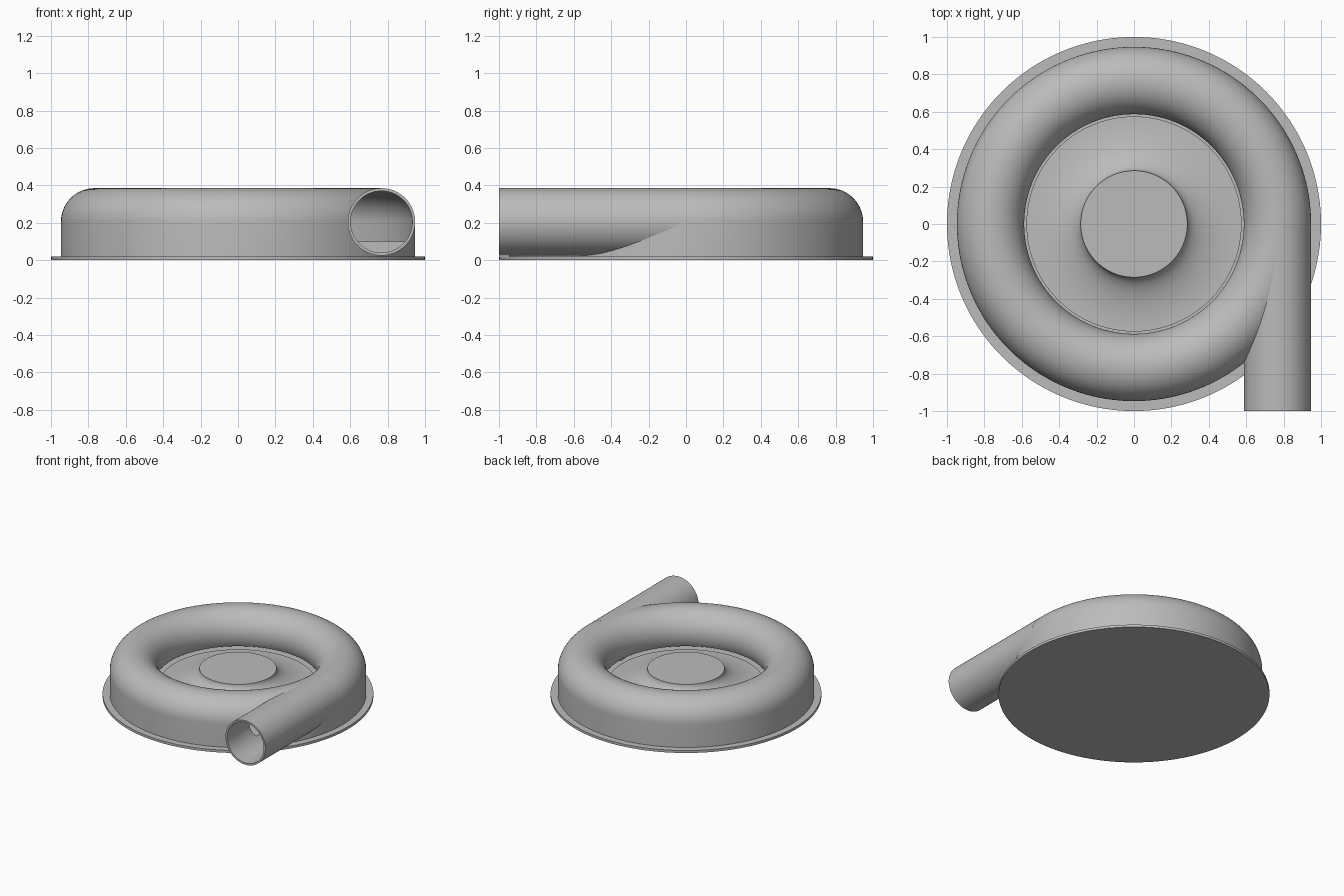
import bpy, bmesh, math
from mathutils import Matrix

cube = bpy.data.objects.get("Cube")
if cube:
    bpy.data.objects.remove(cube, do_unlink=True)

RING_R, TUBE_R, WALL, AXIS_Z = 0.767, 0.18, 0.015, 0.205
FLOOR_Z, LIP = 0.10, math.radians(208)

grey = bpy.data.materials.new("cast grey")
grey.use_nodes = True
grey.diffuse_color = (0.5, 0.5, 0.5, 1)
grey.node_tree.nodes["Principled BSDF"].inputs["Base Color"].default_value = (0.5, 0.5, 0.5, 1)


def finish_mesh(name, bm):
    bmesh.ops.recalc_face_normals(bm, faces=bm.faces)
    mesh = bpy.data.meshes.new(name)
    bm.to_mesh(mesh)
    bm.free()
    mesh.materials.append(grey)
    ob = bpy.data.objects.new(name, mesh)
    bpy.context.collection.objects.link(ob)
    return ob


def arc(cx, cz, rx, rz, start, end, steps):
    angles = [start + (end - start) * i / steps for i in range(steps + 1)]
    return [(cx + rx * math.cos(a), cz + rz * math.sin(a)) for a in angles]


def lathe(name, profile, closed=True, segments=160):
    """Revolve an (r, z) profile around the z axis."""
    bm = bmesh.new()
    verts = [bm.verts.new((r, 0, z)) for r, z in profile]
    edges = [bm.edges.new(pair) for pair in zip(verts, verts[1:])]
    if closed:
        edges.append(bm.edges.new((verts[-1], verts[0])))
    bmesh.ops.spin(bm, geom=verts + edges, cent=(0, 0, 0), axis=(0, 0, 1),
                   angle=math.tau, steps=segments)
    bmesh.ops.remove_doubles(bm, verts=bm.verts, dist=1e-5)
    return finish_mesh(name, bm)


def lay_along_pipe(ob):
    """Turn a z axis part so that it runs along y at the outlet."""
    ob.data.transform(Matrix.Translation((RING_R, 0, AXIS_Z)) @ Matrix.Rotation(math.pi / 2, 4, 'X'))


def cut(ob, cutter):
    mod = ob.modifiers.new("cut", 'BOOLEAN')
    mod.operation, mod.solver, mod.object = 'DIFFERENCE', 'EXACT', cutter
    bpy.context.view_layer.objects.active = ob
    bpy.ops.object.modifier_apply(modifier=mod.name)


# Base plate with raised floor and flared central hub
base = lathe("base_and_hub",
             [(0, 0), (1, 0), (1, 0.02), (0.94, 0.02), (0.94, FLOOR_Z), (0.575, FLOOR_Z), (0.575, 0.11)]
             + arc(0.575, 0.225, 0.29, 0.115, 1.5 * math.pi, math.pi, 20)[1:]
             + [(0, 0.225)], closed=False)

# Hollow scroll casing: straight outer wall, rounded top, open slot at the inside
inner_r = TUBE_R - WALL
outer = arc(RING_R, AXIS_Z, TUBE_R, TUBE_R, 0, LIP, 40)
inner = arc(RING_R, AXIS_Z, inner_r, inner_r, 0, LIP, 40)
casing = lathe("scroll_casing", [(RING_R + TUBE_R, 0.01)] + outer + inner[::-1]
               + [(RING_R + inner_r, 0.01)])

# Straight outlet pipe
pipe = lathe("outlet_pipe", [(TUBE_R, 0.04), (TUBE_R, 1), (inner_r, 1), (inner_r, 0.04)], segments=96)
lay_along_pipe(pipe)

# Helpers: pipe bore and scroll cavity
bore_r = TUBE_R - WALL / 2
bore = lathe("bore_cutter", [(0, 0.05), (bore_r, 0.05), (bore_r, 1.1), (0, 1.1)],
             closed=False, segments=96)
lay_along_pipe(bore)
cavity = lathe("cavity_cutter", [(RING_R + inner_r, FLOOR_Z)] + inner + [(inner[-1][0], FLOOR_Z)])

cut(casing, bore)
cut(base, bore)
cut(pipe, cavity)
for helper in (bore, cavity):
    bpy.data.objects.remove(helper, do_unlink=True)

# Smooth shading with sharp edges kept
for ob in (base, casing, pipe):
    bpy.ops.object.select_all(action='DESELECT')
    ob.select_set(True)
    bpy.context.view_layer.objects.active = ob
    bpy.ops.object.shade_smooth_by_angle(angle=math.radians(30))
